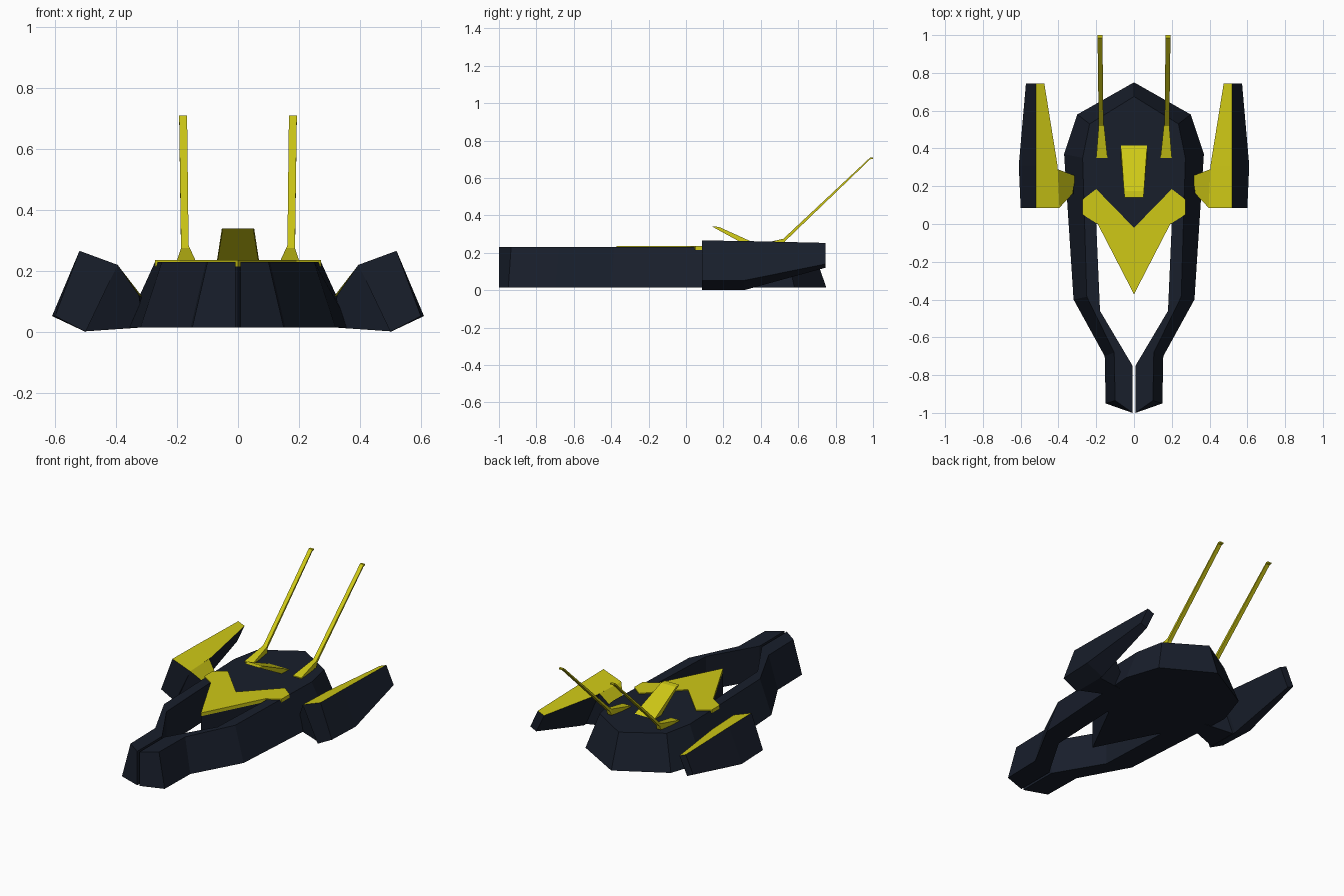
import bpy, bmesh

if "Cube" in bpy.data.objects:
    bpy.data.objects.remove(bpy.data.objects["Cube"])


def material(name, rgb):
    m = bpy.data.materials.new(name)
    m.diffuse_color = (*rgb, 1)
    m.use_nodes = True
    m.node_tree.nodes["Principled BSDF"].inputs["Base Color"].default_value = m.diffuse_color
    return m


NAVY = material("navy", (0.009, 0.013, 0.024))
YELLOW = material("yellow", (0.62, 0.58, 0.008))


def loft(name, rings, mat, mirror=False, caps=True):
    """Join equal-length rings of points into a closed flat-faced solid."""
    bm = bmesh.new()
    loops = [[bm.verts.new(p) for p in ring] for ring in rings]
    for a, b in zip(loops, loops[1:]):
        for i in range(len(a)):
            j = (i + 1) % len(a)
            bm.faces.new((a[i], a[j], b[j], b[i]))
    if caps:
        bm.faces.new(loops[0][::-1])
        bm.faces.new(loops[-1])
    bmesh.ops.recalc_face_normals(bm, faces=bm.faces)
    me = bpy.data.meshes.new(name)
    bm.to_mesh(me)
    bm.free()
    me.materials.append(mat)
    ob = bpy.data.objects.new(name, me)
    bpy.context.collection.objects.link(ob)
    if mirror:
        ob.modifiers.new("mirror", 'MIRROR')
    return ob


def both_sides(half):
    """Complete a half outline whose first and last points lie on x = 0."""
    return half + [(-x, y) for x, y in reversed(half[1:-1])]


def at_height(outline, z):
    return [(x, y, z) for x, y in outline]


# Hull with two front prongs: wide base outline, narrower deck outline
inner_edge = [(0.008, -1), (0.008, -0.75), (0.18, -0.46), (0.20, 0), (0.19, 0), (0, -0.37)]
base = [(0, 0.75), (0.30, 0.58), (0.37, 0.37), (0.32, -0.40),
        (0.155, -0.70), (0.15, -0.95)] + inner_edge
deck = [(0, 0.675), (0.235, 0.53), (0.272, 0.35), (0.25, -0.385),
        (0.105, -0.68), (0.10, -0.935)] + inner_edge
loft("hull", [at_height(both_sides(base), 0.015), at_height(both_sides(deck), 0.23)], NAVY)

# Yellow chevron plate on the deck
chevron = both_sides([(0, -0.02), (0.20, 0.185), (0.272, 0.13), (0.272, 0.05),
                      (0.192, 0.0), (0, -0.372)])
loft("deck_chevron", [at_height(chevron, 0.215), at_height(chevron, 0.236)], YELLOW)

# Side pods: tilted box cross-section tapering to the rear
pod_sections = [
    (0.085, [(0.395, 0.22), (0.52, 0.266), (0.60, 0.052), (0.50, 0.0)]),
    (0.31, [(0.405, 0.22), (0.52, 0.263), (0.61, 0.052), (0.50, 0.0)]),
    (0.745, [(0.475, 0.235), (0.52, 0.253), (0.572, 0.14), (0.53, 0.12)]),
]
pod = loft("side_pod", [[(x, y, z) for x, z in s] for y, s in pod_sections], NAVY, mirror=True)
pod.data.materials.append(YELLOW)
for f in pod.data.polygons:
    if f.normal.z > 0.7:
        f.material_index = 1

# Struts joining the pods to the hull, yellow on top
strut = loft("pod_strut", [
    [(0.31, 0.16, 0.015), (0.31, 0.25, 0.015), (0.31, 0.255, 0.11), (0.325, 0.16, 0.12)],
    [(0.50, 0.10, 0.002), (0.50, 0.29, 0.002), (0.405, 0.29, 0.22), (0.395, 0.086, 0.22)],
], NAVY, mirror=True)
strut.data.materials.append(YELLOW)
for f in strut.data.polygons:
    if f.normal.z > 0.4 and f.center.x < 0.4:
        f.material_index = 1

# Raked rods with flared feet
rod_sections = [(0.35, 0.14, 0.20, 0.225, 0.236), (0.52, 0.158, 0.187, 0.235, 0.275),
                (0.53, 0.162, 0.187, 0.262, 0.284), (0.985, 0.167, 0.193, 0.70, 0.71),
                (1.0, 0.167, 0.193, 0.702, 0.71)]
loft("raked_rod", [[(a, y, lo), (b, y, lo), (b, y, hi), (a, y, hi)]
                   for y, a, b, lo, hi in rod_sections], YELLOW, mirror=True)

# Central canopy blade leaning forward
blade = [(0.14, 0.34, 0.05), (0.175, 0.339, 0.053), (0.42, 0.228, 0.07), (0.345, 0.228, 0.068)]
loft("canopy_blade", [[(s * w, y, z) for y, z, w in blade] for s in (-1, 1)], YELLOW)
